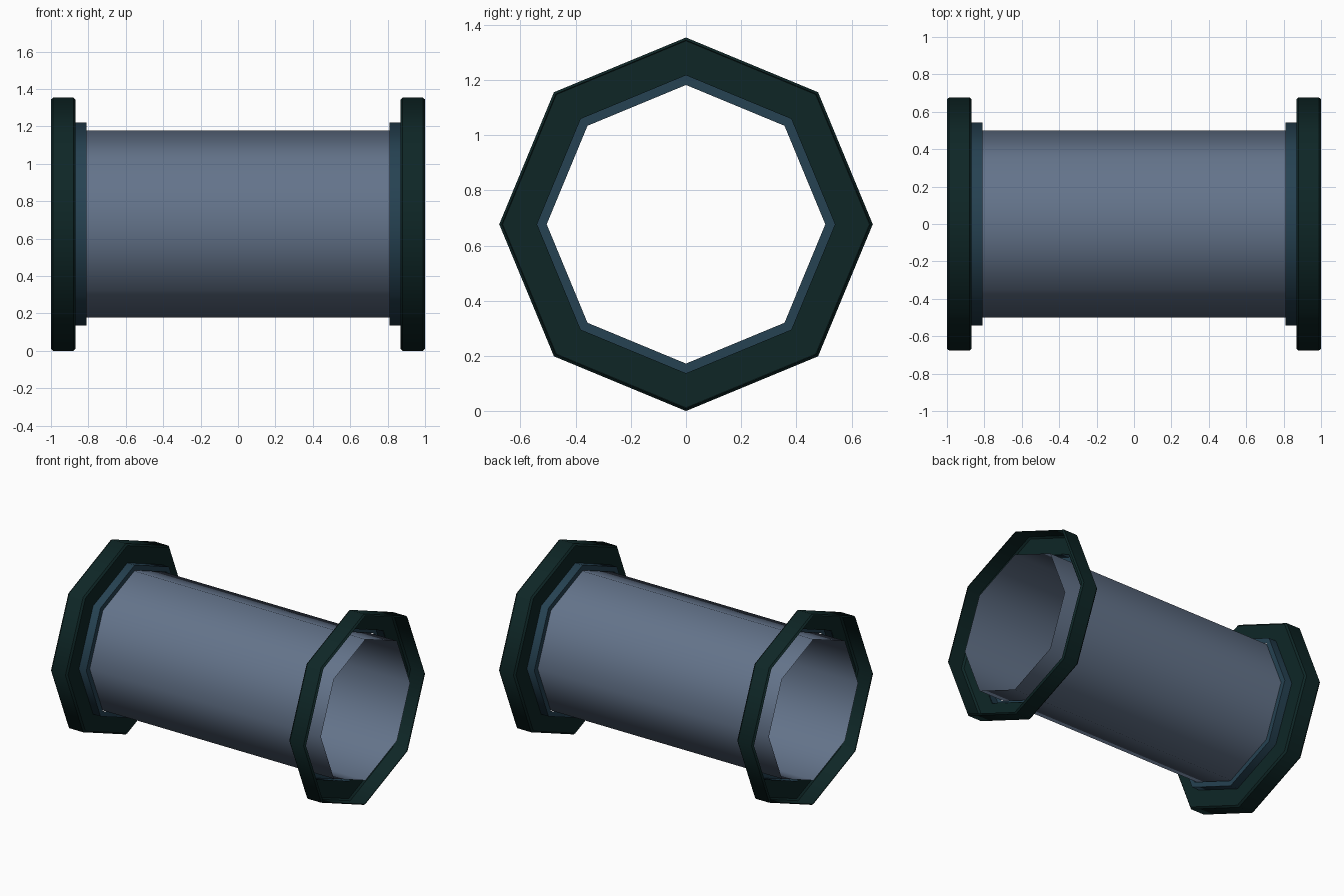
import bpy, bmesh, math

if "Cube" in bpy.data.objects:
    bpy.data.objects.remove(bpy.data.objects["Cube"], do_unlink=True)

SIDES = 8
AXIS_Z = 0.677


def material(name, rgb):
    mat = bpy.data.materials.new(name)
    mat.use_nodes = True
    mat.diffuse_color = (*rgb, 1)
    bsdf = mat.node_tree.nodes["Principled BSDF"]
    bsdf.inputs["Base Color"].default_value = (*rgb, 1)
    bsdf.inputs["Roughness"].default_value = 0.6
    return mat


def lathe(name, profile, mat):
    """Sweep (x, radius) points around the pipe axis, smooth around, sharp along."""
    bm = bmesh.new()
    rings = []
    for x, r in profile:
        ring = []
        for i in range(SIDES):
            a = math.tau * i / SIDES
            ring.append(bm.verts.new((x, r * math.sin(a), AXIS_Z + r * math.cos(a))))
        rings.append(ring)
    for a, b in zip(rings, rings[1:]):
        for i in range(SIDES):
            j = (i + 1) % SIDES
            bm.faces.new((a[i], a[j], b[j], b[i])).smooth = True
    bmesh.ops.recalc_face_normals(bm, faces=bm.faces)
    # Keep the steps between rings crisp
    for e in bm.edges:
        if abs(e.verts[0].co.x - e.verts[1].co.x) < 1e-5:
            e.smooth = False
    # Normals point away from the axis on the side walls
    wall = max(bm.faces, key=lambda f: abs(f.normal.x) < 0.1)
    c = wall.calc_center_median()
    if wall.normal.y * c.y + wall.normal.z * (c.z - AXIS_Z) < 0:
        bmesh.ops.reverse_faces(bm, faces=bm.faces)
    mesh = bpy.data.meshes.new(name)
    bm.to_mesh(mesh)
    bm.free()
    mesh.materials.append(mat)
    obj = bpy.data.objects.new(name, mesh)
    bpy.context.scene.collection.objects.link(obj)
    return obj


slate = material("slate_blue", (0.127, 0.174, 0.258))
teal = material("deep_teal", (0.019, 0.054, 0.084))
green = material("dark_green", (0.0044, 0.0194, 0.0194))

# Open tube running the full length
lathe("pipe_tube", [(-1, 0.5), (1, 0.5)], slate)

# Stepped collar and open bevelled flange at each end
collar = [(0.81, 0.505), (0.81, 0.543), (0.87, 0.543)]
flange = [(0.868, 0.54), (0.868, 0.665), (0.88, 0.677), (0.988, 0.677), (1, 0.667)]
for side, s in (("left", 1), ("right", -1)):
    lathe(side + "_collar", [(s * x, r) for x, r in collar], teal)
    lathe(side + "_flange", [(s * x, r) for x, r in flange], green)
